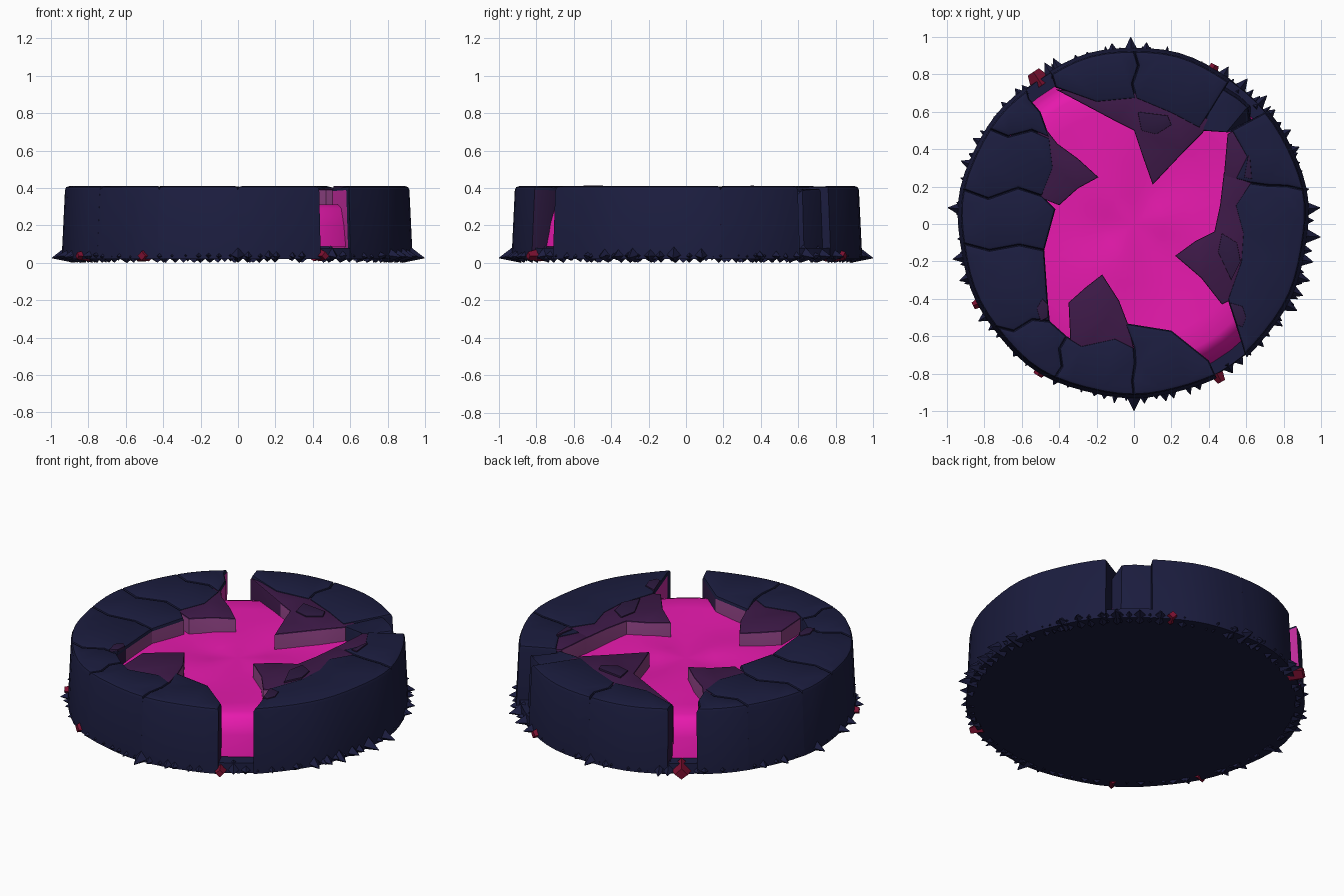
import bpy, bmesh, math, random
from mathutils import Matrix

random.seed(4)
cube = bpy.data.objects.get("Cube")
if cube:
    bpy.data.objects.remove(cube, do_unlink=True)

RADIUS = 0.933
FLOOR = 0.02


def material(name, rgb):
    mat = bpy.data.materials.new(name)
    mat.use_nodes = True
    mat.diffuse_color = (*rgb, 1)
    mat.node_tree.nodes["Principled BSDF"].inputs["Base Color"].default_value = (*rgb, 1)
    return mat


NAVY = material("navy rock", (0.011, 0.012, 0.049))
STAIN = material("dark stained rock", (0.026, 0.01, 0.05))
PURPLE = material("purple stained rock", (0.048, 0.01, 0.065))
MAUVE = material("glowing rock wall", (0.25, 0.05, 0.21))
PINK = material("bright channel wall", (0.55, 0.025, 0.34))
MAGENTA = material("magenta liquid", (0.95, 0.012, 0.5))
RED = material("dark red shard", (0.2, 0.005, 0.03))


def finish(bm, name, mats, angle=30):
    bmesh.ops.recalc_face_normals(bm, faces=bm.faces)
    mesh = bpy.data.meshes.new(name)
    bm.to_mesh(mesh)
    bm.free()
    for mat in mats:
        mesh.materials.append(mat)
    obj = bpy.data.objects.new(name, mesh)
    bpy.context.collection.objects.link(obj)
    bpy.ops.object.select_all(action="DESELECT")
    obj.select_set(True)
    bpy.context.view_layer.objects.active = obj
    bpy.ops.object.shade_smooth_by_angle(angle=math.radians(angle))


def rim_point(degrees, inset=0):
    a = math.radians(degrees)
    r = RADIUS - inset + 0.005 * math.sin(5 * a) + 0.004 * math.sin(11 * a)
    r += 0.012 * max(0, math.cos(a - math.radians(225)))
    return (r * math.cos(a), r * math.sin(a) + 0.008)


def ramp(r, start, end, low, high):
    return low + (high - low) * min(1, max(0, (r - start) / (end - start)))


def rim_height(r):
    return ramp(r, 0.45, 0.92, 0.398, 0.41)


def ledge_height(r):
    return ramp(r, 0.2, 0.65, 0.385, 0.395)


def slab(name, outline, bottom, height, mats, bevel, glow=0.66):
    """Extruded outline with a sloped, bevelled top; walls within the glow radius change colour."""
    bm = bmesh.new()
    low = [bm.verts.new((x, y, bottom)) for x, y in outline]
    high = []
    for x, y in outline:
        r = math.hypot(x, y)
        s = 0.98 if r > 0.88 else 1
        high.append(bm.verts.new((x * s, y * s, height(r))))
    bm.faces.new(low[::-1])
    top = bm.faces.new(high)
    for i in range(len(outline)):
        j = (i + 1) % len(outline)
        bm.faces.new((low[i], low[j], high[j], high[i]))
    bmesh.ops.recalc_face_normals(bm, faces=bm.faces)
    bmesh.ops.bevel(bm, geom=list(top.edges), offset=bevel, segments=2,
                    profile=0.5, affect="EDGES", clamp_overlap=True)
    bm.normal_update()
    for f in bm.faces:
        c = f.calc_center_median()
        r = math.hypot(c.x, c.y)
        if abs(f.normal.z) < 0.3 and r < glow:
            f.material_index = 1 if r < 0.64 else len(mats) - 1
    bmesh.ops.triangulate(bm, faces=[f for f in bm.faces if len(f.verts) > 4])
    finish(bm, name, mats)


def seam(degrees, outer, inner):
    """Bent points along the crack between two neighbouring stones."""
    if degrees in CHANNEL_EDGES + NOTCH_EDGES:
        return []
    dx, dy = inner[0] - outer[0], inner[1] - outer[1]
    bend = 0.09 * math.sin(degrees * 1.7)
    return [(outer[0] + dx * t - dy * bend * k, outer[1] + dy * t + dx * bend * k)
            for t, k in ((0.35, 1), (0.7, -0.8))]


# Rim stones: start angle, end angle, inner edge from the end back to the start
CHANNEL_EDGES = (-50, 119, 129, 298)
NOTCH_EDGES = (40, 56)
stones = [
    (-50, 11, [(.62, .22), (.54, .1), (.58, -.05), (.57, -.2), (.5, -.4), (.59, -.66)]),
    (11, 40, [(.52, .5), (.6, .36), (.54, .24), (.62, .22)]),
    (56, 90, [(.01, .67), (.2, .59), (.35, .51), (.42, .62)]),
    (90, 119, [(-.42, .73), (-.2, .65), (.01, .67)]),
    (129, 147, [(-.45, .46), (-.5, .6), (-.56, .67)]),
    (147, 169, [(-.49, .15), (-.43, .3), (-.45, .46)]),
    (169, 187, [(-.48, -.14), (-.42, .08), (-.49, .15)]),
    (187, 217, [(-.45, -.52), (-.46, -.42), (-.48, -.14)]),
    (217, 243, [(-.36, -.6), (-.45, -.52)]),
    (243, 270, [(0, -.66), (-.1, -.61), (-.28, -.65), (-.36, -.6)]),
    (270, 298, [(.4, -.73), (.2, -.57), (-.05, -.53), (0, -.66)]),
]
for i, (start, end, inner) in enumerate(stones):
    steps = max(3, round((end - start) / 5))
    arc = [rim_point(start + (end - start) * k / steps) for k in range(steps + 1)]
    outline = arc + seam(end, arc[-1], inner[0]) + inner + seam(start, arc[0], inner[-1])[::-1]
    facing = start in (-50, 129)
    at_channel = start in CHANNEL_EDGES or end in CHANNEL_EDGES
    slab(f"rim_stone_{i + 1}", outline, FLOOR, rim_height,
         [NAVY, MAUVE, PINK if facing else STAIN], 0.02, 0.9 if at_channel else 0.66)

# Recessed stone with a chipped corner that leaves a small notch in the rim
notch = [rim_point(a, inset) for a, inset in ((36, .1), (41, .105), (45, .05), (50, .045), (58, .05))]
slab("notch_stone", notch + [(.41, .62), (.35, .5), (.5, .49)], FLOOR,
     lambda r: 0.33 if 0.8 < r < 0.855 else 0.395, [NAVY, MAUVE], 0.015, 0.6)

# Pointed stained ledges reaching into the pool
ledges = {
    "right_ledge": [(.48, .27), (.46, .1), (.43, -.04), (.33, -.09), (.22, -.17), (.36, -.29),
                    (.47, -.43), (.53, -.4), (.6, -.12), (.62, 0), (.57, .12), (.63, .22)],
    "right_back_ledge": [(.48, .25), (.5, .48), (.53, .5), (.63, .37), (.63, .22)],
    "back_ledge": [(.37, .49), (.27, .39), (.1, .21), (.04, .38), (0, .5), (-.1, .55),
                   (-.42, .72), (-.2, .7), (.01, .7), (.22, .64), (.4, .56)],
    "left_ledge": [(-.41, .43), (-.3, .35), (-.19, .25), (-.3, .19), (-.4, .1),
                   (-.5, .14), (-.47, .35), (-.52, .5), (-.48, .52)],
    "front_ledge": [(-.34, -.63), (-.35, -.42), (-.26, -.34), (-.17, -.27), (-.08, -.41),
                    (-.03, -.54), (0, -.67), (-.27, -.68)],
}
for name, outline in ledges.items():
    slab(name, outline, 0.1, ledge_height, [PURPLE, MAUVE], 0.008)

# Thin dark stains on the stone tops beside the pool
stains = {
    "right_stain": [(.51, -.42), (.58, -.44), (.6, -.5), (.58, -.55), (.55, -.54)],
    "right_back_stain": [(.59, .25), (.63, .24), (.62, .36), (.61, .37)],
    "left_stain": [(-.46, -.43), (-.49, -.4), (-.52, -.45), (-.5, -.52), (-.46, -.5)],
    "ledge_stain": [(.47, -.05), (.55, -.1), (.57, -.2), (.52, -.3), (.45, -.15)],
    "back_stain": [(.02, .6), (.04, .5), (.12, .48), (.2, .53), (.18, .58)],
}
for name, outline in stains.items():
    slab(name, outline, 0.392, lambda r: ledge_height(r) + ramp(r, 0.56, 0.68, 0.007, 0.017),
         [STAIN, STAIN], 0.003)

# Liquid pool, spilling steeply through the two channels
bm = bmesh.new()
profile = [(0.16, 0.295), (0.32, 0.3), (0.48, 0.3), (0.62, 0.305), (0.74, 0.305),
           (0.79, 0.285), (0.825, 0.2), (0.85, 0.08)]
SEGMENTS = 48
centre = bm.verts.new((0, 0, 0.293))
previous = None
for r, z in profile:
    ring = []
    for k in range(SEGMENTS):
        a = math.tau * k / SEGMENTS
        ring.append(bm.verts.new((r * math.cos(a), r * math.sin(a),
                                  z + 0.008 * math.sin(3 * a + 6 * r))))
    for k in range(SEGMENTS):
        j = (k + 1) % SEGMENTS
        if previous:
            bm.faces.new((previous[k], ring[k], ring[j], previous[j]))
        else:
            bm.faces.new((centre, ring[k], ring[j]))
    previous = ring
finish(bm, "liquid_pool", [MAGENTA], 60)

# Base plate under the stones
bm = bmesh.new()
bmesh.ops.create_cone(bm, cap_ends=True, segments=72, radius1=RADIUS - 0.01, radius2=RADIUS - 0.015,
                      depth=0.06, matrix=Matrix.Translation((0, 0.005, FLOOR + 0.03)))
finish(bm, "base_plate", [NAVY])


def thorn(bm, degrees, tip, width, tilt=12, tip_width=0.002):
    """Four-sided spike pointing outward and a little down from the foot of the rim."""
    root = 0.89
    turn = Matrix.Rotation(math.radians(degrees), 4, "Z")
    lie = Matrix.Rotation(math.radians(90 + tilt), 4, "Y")
    place = Matrix.Translation(((root + tip) / 2, 0, 0.037))
    bmesh.ops.create_cone(bm, cap_ends=True, segments=4, radius1=width, radius2=tip_width,
                          depth=tip - root, matrix=turn @ place @ lie)


# Dark red shards at the foot of the rim: angle, tip radius, width
red_shards = [(123.5, 0.975, 0.065), (-122.5, 0.96, 0.045), (-61, 0.965, 0.04),
              (207, 0.965, 0.035), (63, 0.955, 0.04)]
bm = bmesh.new()
for degrees, tip, width in red_shards:
    thorn(bm, degrees, tip, width, 0, width * 0.55)
for v in bm.verts:
    v.co.z = max(v.co.z, 0.008)
finish(bm, "red_shards", [RED], 10)

# Ragged thorns: a few long ones and many short ones
bm = bmesh.new()
for degrees in (91, 175, 270, 5, -4):
    thorn(bm, degrees, 1.0, 0.055)
for degrees in (25, 31, 39, 44, 52, 59, 86, 97, 116, 119, 152, 160, 191, 198, 212, -12, -18, -23, -28):
    thorn(bm, degrees, random.uniform(0.97, 0.99), 0.05, random.uniform(2, 14))
for k in range(90):
    degrees = k * 4 + random.uniform(-1.5, 1.5)
    gap = min(abs((degrees - shard[0] + 180) % 360 - 180) for shard in red_shards)
    if gap > 4:
        thorn(bm, degrees, random.uniform(0.94, 0.965), random.uniform(0.025, 0.05),
              random.uniform(-10, 15))
for v in bm.verts:
    v.co.z = max(v.co.z, 0.0)
finish(bm, "base_thorns", [NAVY], 15)
